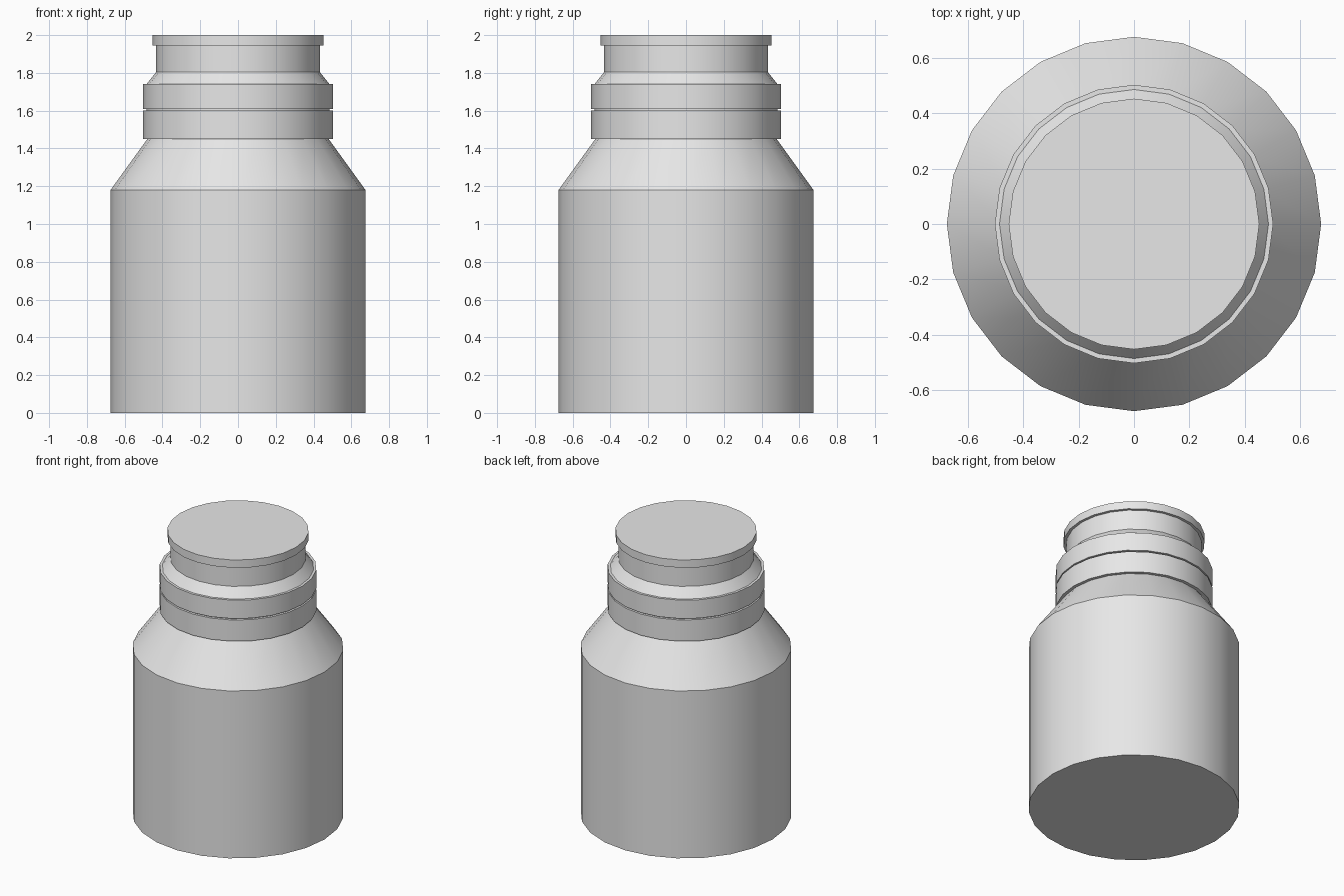
import bpy
import bmesh
import math

SIDES = 24

default = bpy.data.objects.get("Cube")
if default:
    bpy.data.objects.remove(default, do_unlink=True)

# Plain grey plastic
grey = bpy.data.materials.new("light_grey")
grey.use_nodes = True
colour = (0.8, 0.8, 0.8, 1)
grey.diffuse_color = colour
grey.node_tree.nodes["Principled BSDF"].inputs["Base Color"].default_value = colour


def lathe(name, profile):
    """Turn (radius, height) points around z and close both ends."""
    bm = bmesh.new()
    rings = []
    for radius, z in profile:
        angles = [2 * math.pi * i / SIDES for i in range(SIDES)]
        rings.append([bm.verts.new((radius * math.cos(a), radius * math.sin(a), z))
                      for a in angles])
    for low, high in zip(rings, rings[1:]):
        for i in range(SIDES):
            j = (i + 1) % SIDES
            bm.faces.new((low[i], low[j], high[j], high[i]))
    bm.faces.new(rings[0][::-1])
    bm.faces.new(rings[-1])
    mesh = bpy.data.meshes.new(name)
    bm.to_mesh(mesh)
    bm.free()
    mesh.materials.append(grey)
    obj = bpy.data.objects.new(name, mesh)
    bpy.context.collection.objects.link(obj)
    bpy.ops.object.select_all(action="DESELECT")
    obj.select_set(True)
    bpy.context.view_layer.objects.active = obj
    bpy.ops.object.shade_smooth_by_angle(angle=math.radians(30))
    return obj


# One continuous bottle wall: body, shoulder, two collar bands, neck and lip
lathe("bottle", [
    (0.675, 0), (0.675, 1.18),       # body
    (0.48, 1.45),                    # shoulder
    (0.502, 1.45), (0.502, 1.6),     # lower collar band
    (0.485, 1.6), (0.485, 1.61),     # groove
    (0.502, 1.61), (0.502, 1.74),    # upper collar band
    (0.485, 1.74), (0.433, 1.805),   # neck slope
    (0.433, 1.945),                  # neck
    (0.452, 1.945), (0.452, 2),      # lip
])
